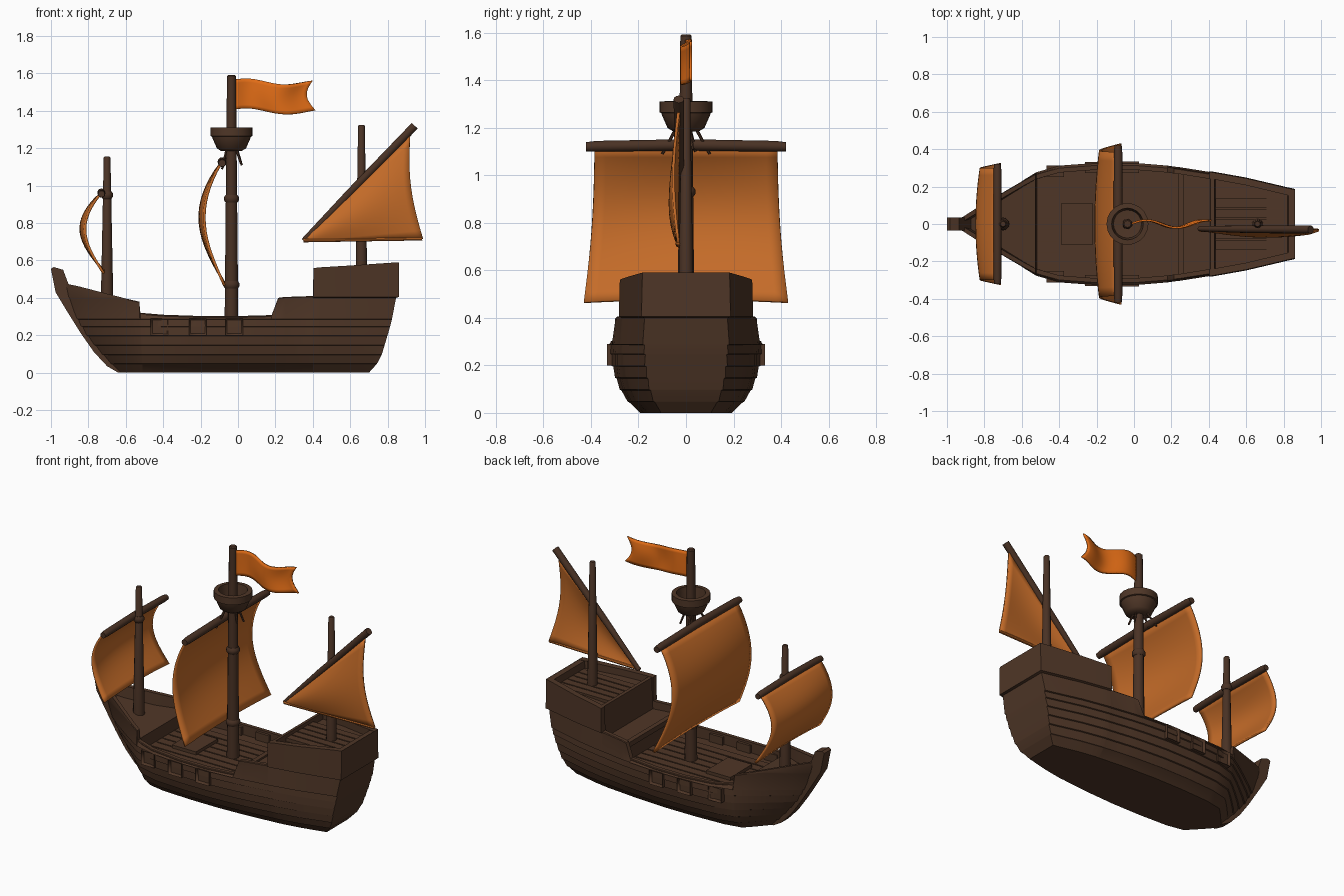
import bpy, bmesh, math
from mathutils import Vector

if "Cube" in bpy.data.objects:
    bpy.data.objects.remove(bpy.data.objects["Cube"])


def material(name, rgb):
    m = bpy.data.materials.new(name)
    m.diffuse_color = (*rgb, 1)
    m.use_nodes = True
    m.node_tree.nodes["Principled BSDF"].inputs["Base Color"].default_value = m.diffuse_color
    return m


WOOD = material("hull brown", (0.078, 0.037, 0.020))
SPAR = material("spar brown", (0.068, 0.032, 0.018))
SAIL = material("sail orange", (0.56, 0.15, 0.022))
FLAG = material("flag orange", (0.75, 0.15, 0.008))


def finish(name, bm, mat, angle=30):
    bmesh.ops.recalc_face_normals(bm, faces=bm.faces)
    me = bpy.data.meshes.new(name)
    bm.to_mesh(me)
    bm.free()
    ob = bpy.data.objects.new(name, me)
    bpy.context.collection.objects.link(ob)
    me.materials.append(mat)
    bpy.ops.object.select_all(action='DESELECT')
    ob.select_set(True)
    bpy.context.view_layer.objects.active = ob
    bpy.ops.object.shade_smooth_by_angle(angle=math.radians(angle))
    return ob


def interp(table, x):
    if x <= table[0][0]:
        return table[0][1]
    for (a, p), (b, q) in zip(table, table[1:]):
        if x <= b:
            return p + (q - p) * (x - a) / (b - a)
    return table[-1][1]


def box(name, lo, hi, mat=WOOD):
    bm = bmesh.new()
    bmesh.ops.create_cube(bm, size=1)
    for v in bm.verts:
        v.co = [(l + h) / 2 + c * (h - l) for l, h, c in zip(lo, hi, v.co)]
    return finish(name, bm, mat)


def rod(name, pts, radii, mat=SPAR, sides=12):
    """Round tube through points, one radius for each."""
    bm = bmesh.new()
    axis = (Vector(pts[-1]) - Vector(pts[0])).normalized()
    rot = axis.to_track_quat('Z', 'Y')
    rings = [[bm.verts.new(Vector(p) + rot @ Vector((r * math.cos(t), r * math.sin(t), 0)))
              for t in (2 * math.pi * k / sides for k in range(sides))]
             for p, r in zip(pts, radii)]
    for a, b in zip(rings, rings[1:]):
        for k in range(sides):
            n = (k + 1) % sides
            bm.faces.new((a[k], a[n], b[n], b[k]))
    bm.faces.new(rings[0])
    bm.faces.new(rings[-1])
    return finish(name, bm, mat, 40)


def cloth(name, fn, nu, nv, mat, thick=0.012):
    """Sheet from a function of u, v with thickness."""
    bm = bmesh.new()
    g = [[bm.verts.new(fn(i / nu, j / nv)) for j in range(nv + 1)] for i in range(nu + 1)]
    for i in range(nu):
        for j in range(nv):
            bm.faces.new((g[i][j], g[i + 1][j], g[i + 1][j + 1], g[i][j + 1]))
    ob = finish(name, bm, mat, 50)
    mod = ob.modifiers.new("thickness", 'SOLIDIFY')
    mod.thickness, mod.offset = thick, 0
    return ob


# Hull: station x, half width, rail height, deck height
STATIONS = [(-.93, .03, .48, .478), (-.915, .04, .475, .41), (-.85, .085, .46, .385), (-.7, .175, .42, .345),
            (-.6, .232, .395, .33), (-.53, .268, .38, .32), (-.525, .27, .32, .245),
            (-.4, .305, .31, .24), (-.2, .32, .303, .24), (0, .32, .303, .24),
            (.18, .305, .308, .24), (.215, .30, .40, .24), (.25, .296, .405, .24),
            (.255, .295, .405, .36), (.40, .272, .41, .36), (.404, .272, .56, .36),
            (.41, .271, .56, .558), (.43, .268, .562, .56), (.435, .267, .563, .52),
            (.6, .237, .573, .53), (.82, .184, .588, .54), (.825, .183, .588, .586), (.86, .175, .59, .588)]
SECTION = [(0, .6), (.03, .71), (.07, .81), (.12, .89), (.2, .96), (.3, 1.0), (.4, .98)]
BOW = [(0, -.64), (.1, -.73), (.2, -.81), (.33, -.885), (.48, -.93)]
STERN = [(0, .70), (.05, .745), (.1, .77), (.27, .82), (.40, .845), (.405, .86)]
LEVELS = [0, .045, .095, .145, .195, .245, .285]
HALF = [(s[0], s[1]) for s in STATIONS]


def raked(s, z):
    if s < -.5:
        return -.5 + (s + .5) * (interp(BOW, z) + .5) / -.43
    if s > .45:
        return .45 + (s - .45) * (interp(STERN, z) - .45) / .41
    return s


def hull():
    bm = bmesh.new()
    rings = []
    for s, w, top, deck in STATIONS:
        half = []
        for a, b in zip(LEVELS, LEVELS[1:]):      # overlapping planks
            half += [(w * interp(SECTION, a) + (.007 if a else 0), a + (.003 if a else 0)),
                     (w * interp(SECTION, b), b)]
        z1, z2 = min(.40, top - .008), min(.405, top - .004)
        bump = .012 if s > .402 else 0
        half += [(w + .007, .288), (w * .985 + .002, z1), (w * .98 + .004 + bump, z2), (w * .98 + bump, top)]
        inner = max(w - .03, .35 * w)
        half += [(inner, top), (inner, deck)]
        rings.append([[bm.verts.new((raked(s, z), sg * y, z)) for y, z in half] for sg in (1, -1)])
    n = len(half)
    for (a, am), (b, bmr) in zip(rings, rings[1:]):
        for i in range(n - 1):
            bm.faces.new((a[i], a[i + 1], b[i + 1], b[i]))
            bm.faces.new((am[i], am[i + 1], bmr[i + 1], bmr[i]))
        for i in (0, n - 1):
            bm.faces.new((a[i], b[i], bmr[i], am[i]))
    for p, q in (rings[0], rings[-1]):
        for i in range(n - 1):
            bm.faces.new((p[i], p[i + 1], q[i + 1], q[i]))
    return finish("hull", bm, WOOD, 25)


hull()

# Stem post at the bow
bm = bmesh.new()
stem = [(-.64, 0), (-.70, .035), (-.77, .11), (-.84, .21), (-.915, .33), (-.975, .43), (-1, .555),
        (-.985, .565), (-.935, .55), (-.905, .47), (-.86, .38), (-.72, .15), (-.6, .01)]
face = bm.faces.new([bm.verts.new((x, -.035, z)) for x, z in stem])
ext = bmesh.ops.extrude_face_region(bm, geom=[face])
bmesh.ops.translate(bm, vec=(0, .07, 0), verts=[v for v in ext['geom'] if isinstance(v, bmesh.types.BMVert)])
finish("stem_post", bm, WOOD)

# Deck planks and hatch
for k in range(-3, 4):
    box("deck_plank", (-.515, k * .062 - .027, .235), (.25, k * .062 + .027, .248))
    if abs(k) < 3:
        box("poop_plank", (.436, k * .056 - .024, .51), (.822, k * .056 + .024, .543))
box("hatch", (-.39, -.11, .235), (-.22, .11, .268))
box("quarterdeck_beam", (.235, -.27, .34), (.265, .27, .372))

# Gun ports: inset square frames on both sides
for x in (-.42, -.215, -.02):
    for sg in (1, -1):
        y = interp(HALF, x) + .013
        port = box("gun_port", (x - .047, min(sg * y, sg * (y - .06)), .20),
                   (x + .047, max(sg * y, sg * (y - .06)), .29))
        bm = bmesh.new()
        bm.from_mesh(port.data)
        f = max(bm.faces, key=lambda q: q.normal.y * sg)
        bmesh.ops.inset_region(bm, faces=[f], thickness=.013)
        bmesh.ops.translate(bm, verts=f.verts, vec=(0, -sg * .016, 0))
        bm.to_mesh(port.data)
        bm.free()

# Masts with bands
for name, x, z0, z1, r0, r1 in (("main_mast", -.035, .23, 1.592, .037, .024),
                                ("fore_mast", -.70, .30, 1.155, .035, .018),
                                ("mizzen_mast", .66, .5, 1.325, .031, .018)):
    rod(name, [(x, 0, z0), (x, 0, z1 - .006), (x, 0, z1)], [r0, r1, r1 * .75])
for x, z, r in ((-.035, .93, .040), (-.035, .47, .042), (-.70, .95, .032)):
    rod("mast_band", [(x, 0, z - .02), (x, 0, z - .008), (x, 0, z + .008), (x, 0, z + .02)],
        [r - .008, r, r, r - .008])

# Crow's nest: hollow cup
nest = [(.055, 1.185), (.078, 1.2), (.1, 1.25), (.104, 1.262), (.112, 1.265), (.112, 1.31),
        (.085, 1.312), (.075, 1.23), (.01, 1.225)]
rod("crows_nest", [(-.035, 0, z) for r, z in nest], [r for r, z in nest], WOOD, 20)

# Ropes under the nest
for x, y, z in ((-.085, .1, 1.09), (-.085, -.1, 1.09), (.02, .03, 1.11), (.015, -.03, 1.12), (-.08, .04, 1.1)):
    rod("rope", [(-.035 + (x + .035) * .5, y * .4, 1.2), (x, y, z)], [.007, .006], SPAR, 6)


# Square sails hanging from yards, bellied towards the bow
def square_sail(name, x, z0, z1, w0, w1, depth, yard, r):
    def fn(u, v):
        c = 2 * u - 1
        belly = math.sin(math.pi * v ** .9) * depth * (1 - .2 * c * c)
        half = w0 + (w1 - w0) * v - .012 * math.sin(math.pi * v)
        return (x - belly + .018 * v, c * half, z0 + (z1 - z0) * v + .012 * v * (1 - c * c))
    cloth(name, fn, 16, 16, SAIL, .014)
    rod(name + "_yard", [(x + .005, -yard, z0), (x + .005, -yard * .9, z0 + .002), (x + .005, 0, z0 + .008),
                         (x + .005, yard * .9, z0 + .002), (x + .005, yard, z0)],
        [r * .8, r * .95, r, r * .95, r * .8])


square_sail("main_sail", -.09, 1.12, .465, .385, .43, .123, .42, .024)
square_sail("fore_sail", -.735, .955, .53, .30, .325, .114, .32, .022)


# Lateen sail on a sloping yard
def lateen(u, v):
    top = Vector((.36 + .56 * u, 0, .715 + .55 * u))
    low = Vector((.36 + .63 * u, 0, .705 + .01 * u))
    p = top.lerp(low, v)
    p.x -= .03 * math.sin(math.pi * v) * u
    p.y = -.032 - .035 * math.sin(math.pi * v) * math.sin(math.pi * min(1, u * .8))
    return p


cloth("lateen_sail", lateen, 16, 12, SAIL)
rod("lateen_yard", [(.35, -.025, .705), (.6, -.028, .965), (.945, -.03, 1.32)], [.014, .02, .022])
rod("lateen_foot", [(.35, -.033, .708), (.985, -.034, .716)], [.011, .009], SAIL, 8)


# Swallow-tailed flag
def flag(u, v):
    end = .415 - .015 * v - .04 * math.sin(math.pi * v)
    x = -.015 + (end + .015) * u
    z = 1.40 + .16 * v + .014 * math.sin(u * 6.5 + .6) - .008 * u
    return (x, .02 * math.sin(u * 8), z)


cloth("flag", flag, 20, 8, FLAG, .01)
